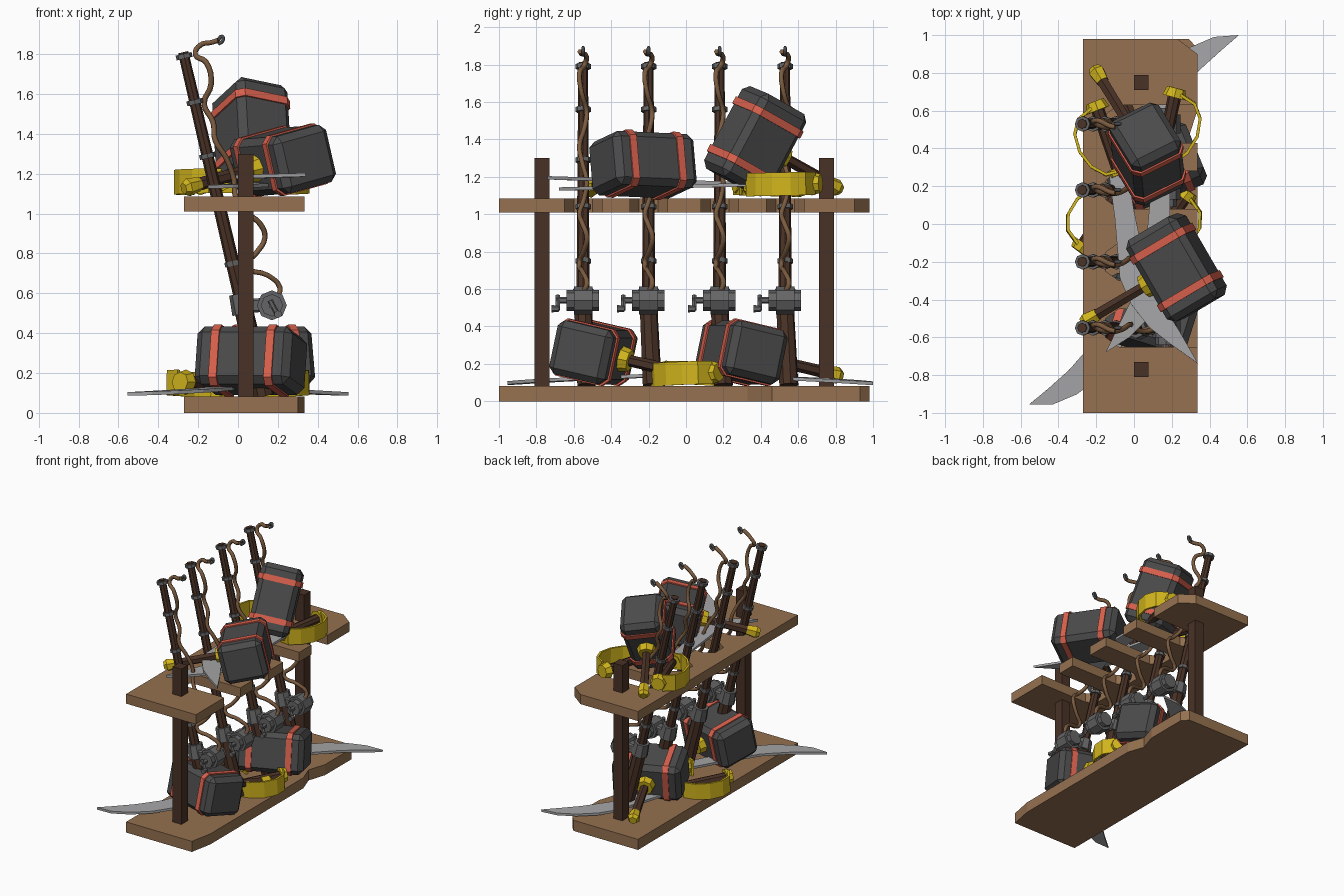
import bpy, bmesh, math
from mathutils import Vector, Matrix

if "Cube" in bpy.data.objects:
    bpy.data.objects.remove(bpy.data.objects["Cube"])

def material(name, c):
    m = bpy.data.materials.new(name)
    m.diffuse_color = (*c, 1)
    m.use_nodes = True
    m.node_tree.nodes["Principled BSDF"].inputs["Base Color"].default_value = m.diffuse_color
    return m

WOOD = material("light wood", (.30, .165, .08))
DARK = material("dark wood", (.066, .031, .019))
IRON = material("dark iron", (.07, .07, .07))
STEEL = material("blade steel", (.38, .38, .39))
METAL = material("reel metal", (.13, .13, .135))
RED = material("red band", (.70, .12, .075))
GOLD = material("yellow brass", (.64, .46, .012))
ROPE = material("rope", (.20, .105, .05))

def finish(name, bm, mat, M=Matrix()):
    bmesh.ops.transform(bm, matrix=M, verts=bm.verts)
    bmesh.ops.recalc_face_normals(bm, faces=bm.faces)
    me = bpy.data.meshes.new(name)
    bm.to_mesh(me)
    bm.free()
    me.materials.append(mat)
    ob = bpy.data.objects.new(name, me)
    bpy.context.collection.objects.link(ob)
    return ob

def plate(name, pts, z0, z1, mat, M=Matrix()):
    """Outline in XY extruded from z0 to z1."""
    bm = bmesh.new()
    f = bm.faces.new([bm.verts.new((x, y, z0)) for x, y in pts])
    r = bmesh.ops.extrude_face_region(bm, geom=[f])
    for v in r["geom"]:
        if isinstance(v, bmesh.types.BMVert):
            v.co.z = z1
    return finish(name, bm, mat, M)

def box(name, size, M, mat, bevel=0):
    bm = bmesh.new()
    bmesh.ops.create_cube(bm, size=1, matrix=Matrix.Diagonal((*size, 1)))
    if bevel:
        bmesh.ops.bevel(bm, geom=bm.edges[:], offset=bevel, segments=1, affect='EDGES')
    return finish(name, bm, mat, M)

def rod(name, a, b, r0, r1, mat, n=8, M=Matrix()):
    """Straight prism or cone between two points."""
    a, b = M @ Vector(a), M @ Vector(b)
    d = b - a
    bm = bmesh.new()
    bmesh.ops.create_cone(bm, cap_ends=True, segments=n, radius1=r0, radius2=r1, depth=d.length)
    R = d.to_track_quat('Z', 'Y').to_matrix().to_4x4()
    return finish(name, bm, mat, Matrix.Translation((a + b) / 2) @ R)

def tube(name, pts, r, mat):
    cu = bpy.data.curves.new(name, 'CURVE')
    cu.dimensions, cu.bevel_depth, cu.bevel_resolution = '3D', r, 1
    cu.resolution_u, cu.use_fill_caps = 4, True
    s = cu.splines.new('BEZIER')
    s.bezier_points.add(len(pts) - 1)
    for bp, p in zip(s.bezier_points, pts):
        bp.co = p
        bp.handle_left_type = bp.handle_right_type = 'AUTO'
    tmp = bpy.data.objects.new(name + "_path", cu)
    bpy.context.collection.objects.link(tmp)
    me = bpy.data.meshes.new_from_object(tmp.evaluated_get(bpy.context.evaluated_depsgraph_get()))
    bpy.data.objects.remove(tmp)
    me.materials.clear()
    me.materials.append(mat)
    ob = bpy.data.objects.new(name, me)
    bpy.context.collection.objects.link(ob)

def frame(o, x, y, z):
    return Matrix.Translation(o) @ Matrix((x, y, z)).transposed().to_4x4()

ROD_Y = (-.55, -.20, .18, .53)

# shelves and posts
plate("bottom_shelf", [(-.27, -1), (.30, -1), (.335, -.82), (.335, .33), (.29, .46), (.335, .6),
                       (.335, .93), (.29, .98), (-.27, .98)], 0, .083, WOOD)
edge = [(-.27, -1), (.335, -1)]
for y in ROD_Y:
    edge += [(.335, y - .10), (-.08, y - .10), (-.15, y - .05), (-.15, y + .05), (-.08, y + .10), (.335, y + .10)]
edge += [(.335, .9), (.23, .98), (-.27, .98)]
plate("top_shelf", edge, 1.01, 1.085, WOOD)
for y in (-.77, .75):
    box("post", (.078, .08, 1.24), Matrix.Translation((.038, y, .68)), DARK)

# fishing rods with reels, rope lines and hooks
LINE = [(.20, .58), (.21, .63), (.15, .69), (.04, .74), (.09, .80), (.135, .88), (.11, .95), (.05, 1.0),
        (-.01, 1.08), (-.02, 1.17), (-.06, 1.28), (-.115, 1.37), (-.125, 1.46), (-.17, 1.55),
        (-.135, 1.65), (-.16, 1.76), (-.215, 1.80), (-.19, 1.845), (-.13, 1.86), (-.10, 1.87)]
HOOK = [(-.10, 1.87), (-.08, 1.89), (-.075, 1.87), (-.10, 1.85)]
for y in ROD_Y:
    def P(z, dy=0):
        return (.15 - .235 * z, y + dy, z)
    rod("rod_stock", P(.085, .02), P(.5), .052, .048, DARK)
    rod("rod_shaft", P(.5), P(1.81), .036, .026, DARK)
    for z in (.75, 1.04, 1.29, 1.56, 1.79):
        rod("rod_ring", P(z - .012), P(z + .012), .041, .041, METAL)
    rod("rod_collar", P(.50), P(.60), .062, .055, METAL)
    box("reel_arm", (.16, .07, .07), Matrix.Translation((.10, y, .54)) @ Matrix.Rotation(-.1, 4, 'Y'), METAL, .01)
    R = Matrix.Translation((.17, y, .54))
    rod("reel_drum", (0, -.05, 0), (0, .05, 0), .075, .075, METAL, 8, R)
    rod("reel_sides", (0, -.09, 0), (0, .085, 0), .056, .056, METAL, 8, R)
    rod("reel_axle", (0, -.145, 0), (0, -.08, 0), .018, .018, METAL, 6, R)
    rod("reel_crank", (-.01, -.135, .025), (.03, -.135, -.05), .014, .014, METAL, 6, R)
    rod("reel_knob", (.03, -.17, -.045), (.03, -.13, -.045), .02, .016, METAL, 6, R)
    tube("rope_line", [(x, y + .02 * math.sin(i * 1.6), z) for i, (x, z) in enumerate(LINE)], .014, ROPE)
    tube("hook", [(x, y, z) for x, z in HOOK], .01, IRON)

# hammers: centre, length axis, handle direction
HAMMERS = [((.065, -.495, .262), (.95, -.30, 0), (.30, .95, -.22)),
           ((.10, .295, .262), (.92, .38, 0), (-.38, .92, -.22)),
           ((.225, -.23, 1.265), (.50, -.86, .04), (-.86, -.51, -.24)),
           ((.07, .37, 1.39), (-.05, .47, .88), (-.27, .44, -.25))]
for c, l, h in HAMMERS:
    h = Vector(h).normalized()
    l = Vector(l)
    l = (l - h * l.dot(h)).normalized()
    M = frame(c, l, h, l.cross(h))
    box("hammer_head", (.50, .32, .295), M, IRON, .035)
    for s in (-.145, .145):
        outline = [(a * (.168 if k else .13), b * (.12 if k else .156))
                   for a, b, ks in ((1, 1, (1, 0)), (-1, 1, (0, 1)), (-1, -1, (1, 0)), (1, -1, (0, 1))) for k in ks]
        B = M @ Matrix.Translation((s, 0, 0)) @ Matrix(((0, 0, 1, 0), (1, 0, 0, 0), (0, 1, 0, 0), (0, 0, 0, 1)))
        plate("hammer_band", outline, -.021, .021, RED, B)
    rod("hammer_nut", (0, .15, 0), (0, .21, 0), .072, .06, GOLD, 8, M)
    rod("hammer_handle", (0, .15, 0), (0, .52, 0), .03, .033, DARK, 6, M)
    rod("hammer_pommel", (0, .50, 0), (0, .57, 0), .036, .046, GOLD, 6, M)
    rod("hammer_pommel_cap", (0, .57, 0), (0, .595, 0), .046, .03, GOLD, 6, M)

# cutlasses: pommel point, tip point, side of the hand guard
BLADE = [(.36, .07), (.6, .13), (.9, .22), (1.05, .215), (1.2, .17), (1.32, .10), (1.0, 0),
         (1.27, .03), (1.12, .06), (.92, .075), (.6, .02), (.36, -.03)]
GUARD = [(.0, .03), (.03, .12), (.10, .17), (.20, .18), (.30, .15), (.37, .09), (.385, -.04)]
CUTLASSES = [((.28, .16, .155), (-.555, -.955, .095), 1), ((-.28, -.13, .155), (.555, 1.0, .095), 1),
             ((-.20, .63, 1.155), (.34, -.74, 1.195), -1), ((.22, .70, 1.165), (-.15, -.68, 1.135), 1)]
for p, t, side in CUTLASSES:
    d = Vector(t) - Vector(p)
    u = d.normalized()
    g = Vector((-u.y, u.x, 0)).normalized() * side
    M = frame(p, u, g, u.cross(g) * side)
    pts = [(x, y) for x, y in BLADE]
    pts[6] = (d.length, 0)
    plate("cutlass_blade", pts, -.009, .009, STEEL, M)
    n = len(GUARD)
    mid = Vector((.19, 0))
    inner = [tuple(Vector(q) + (mid - Vector(q)).normalized() * .016) for q in GUARD]
    plate("cutlass_guard", GUARD + inner[::-1], -.062, .062, GOLD, M)
    rod("cutlass_grip", (.0, 0, 0), (.37, .02, 0), .036, .032, DARK, 8, M)
    rod("cutlass_pommel", (-.02, 0, 0), (.03, 0, 0), .05, .064, GOLD, 8, M)
    rod("cutlass_collar", (.35, .02, 0), (.39, .02, 0), .055, .05, GOLD, 8, M)
